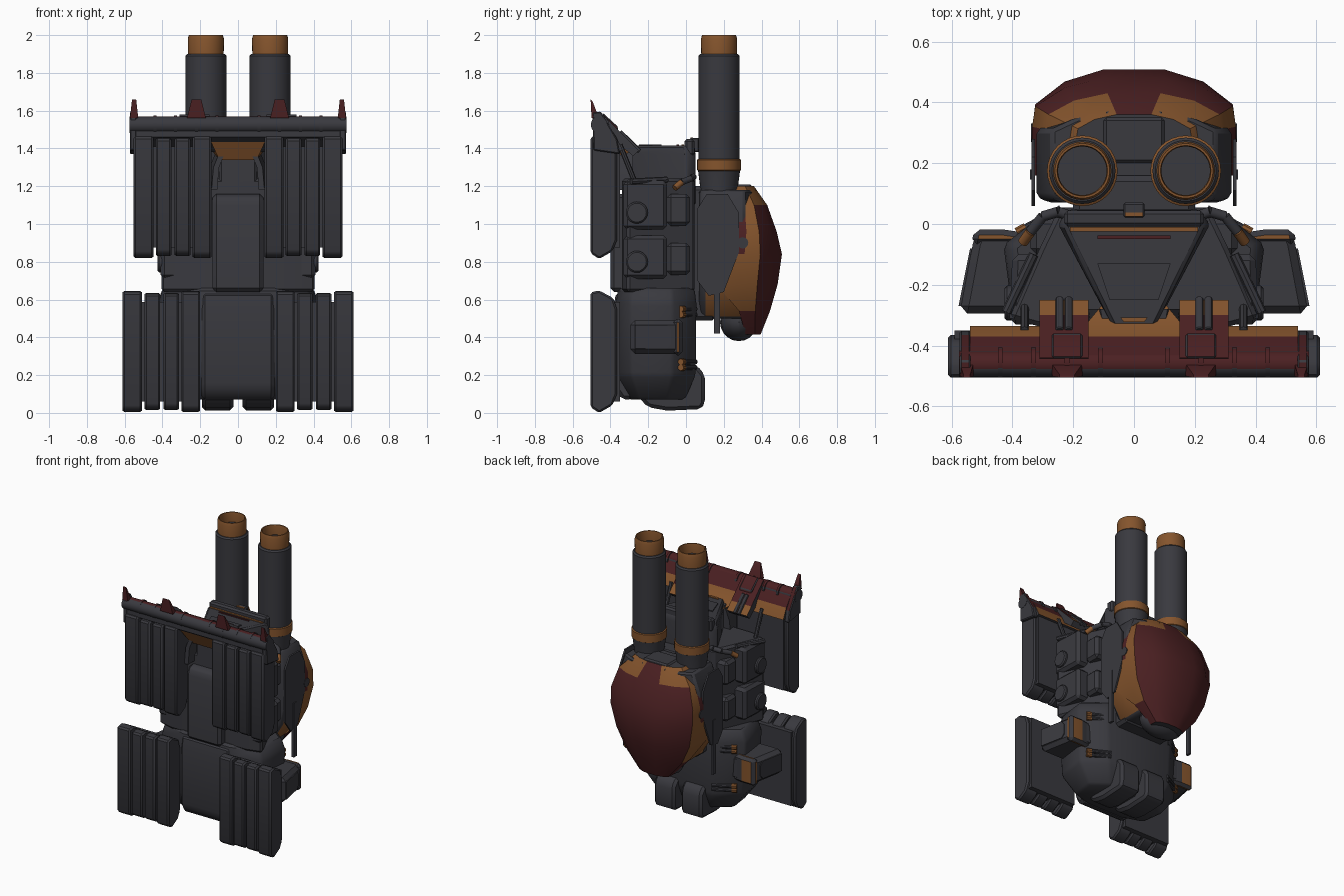
import bpy, bmesh, math
from mathutils import Vector, Matrix

old = bpy.data.objects.get("Cube")
if old:
    bpy.data.objects.remove(old)


def material(name, rgb):
    m = bpy.data.materials.new(name)
    m.use_nodes = True
    m.diffuse_color = (*rgb, 1)
    m.node_tree.nodes["Principled BSDF"].inputs["Base Color"].default_value = (*rgb, 1)
    return m


MATS = [material("dark_grey", (0.041, 0.041, 0.049)),
        material("burnt_orange", (0.235, 0.09, 0.026)),
        material("deep_red", (0.071, 0.0145, 0.016))]
GREY, ORANGE, RED = range(3)


def finish(name, bm, color=GREY, bevel=0, mirror=False):
    """Turn a bmesh into an object; color is an index or a rule on (centre, normal)."""
    bmesh.ops.recalc_face_normals(bm, faces=bm.faces)
    for f in bm.faces:
        f.material_index = color(f.calc_center_median(), f.normal) if callable(color) else color
    if bevel:
        edges = [e for e in bm.edges if e.calc_face_angle(0) > 0.4]
        bmesh.ops.bevel(bm, geom=edges, offset=bevel, segments=1, affect='EDGES', clamp_overlap=True)
    me = bpy.data.meshes.new(name)
    bm.to_mesh(me)
    bm.free()
    for m in MATS:
        me.materials.append(m)
    ob = bpy.data.objects.new(name, me)
    bpy.context.collection.objects.link(ob)
    if mirror:
        ob.modifiers.new("mirror", 'MIRROR')
    bpy.ops.object.select_all(action='DESELECT')
    bpy.context.view_layer.objects.active = ob
    ob.select_set(True)
    bpy.ops.object.shade_smooth_by_angle(angle=math.radians(32))


def loft(name, rings, **kw):
    """Skin a list of equal rings and cap both ends."""
    bm = bmesh.new()
    rows = [[bm.verts.new(p) for p in r] for r in rings]
    n = len(rows[0])
    for a, b in zip(rows, rows[1:]):
        for i in range(n):
            j = (i + 1) % n
            bm.faces.new((a[i], a[j], b[j], b[i]))
    bm.faces.new(rows[0])
    bm.faces.new(rows[-1])
    finish(name, bm, **kw)


def side_prism(name, profile, x0, x1, **kw):
    loft(name, [[(x, y, z) for y, z in profile] for x in (x0, x1)], **kw)


def plan_prism(name, plan, z0, z1, **kw):
    loft(name, [[(x, y, z) for x, y in plan] for z in (z0, z1)], **kw)


def box(name, x, y, z, **kw):
    side_prism(name, [(y[0], z[0]), (y[1], z[0]), (y[1], z[1]), (y[0], z[1])], *x, **kw)


def rod(name, a, b, r, segs=12, **kw):
    a, b = Vector(a), Vector(b)
    bm = bmesh.new()
    rot = (b - a).to_track_quat('Z', 'Y').to_matrix().to_4x4()
    bmesh.ops.create_cone(bm, cap_ends=True, segments=segs, radius1=r, radius2=r,
                          depth=(b - a).length, matrix=Matrix.Translation((a + b) / 2) @ rot)
    finish(name, bm, **kw)


def spin(name, cx, cy, profile, segs=32, **kw):
    rings = [[(cx + r * math.cos(2 * math.pi * i / segs), cy + r * math.sin(2 * math.pi * i / segs), z)
              for i in range(segs)] for r, z in profile]
    loft(name, rings, **kw)


def both(plan):
    return plan + [(-x, y) for x, y in reversed(plan)]


# slatted tread pads, four slats a side, upper and lower
def pad(name, x_in, z0, z1):
    prof = [(-0.505, z0 + 0.03), (-0.46, z0), (-0.39, z0 + 0.04), (-0.365, z0 + 0.1),
            (-0.365, z1 - 0.1), (-0.385, z1 - 0.04), (-0.46, z1), (-0.505, z1 - 0.01)]
    for i, (a, b) in enumerate([(0, 0.1), (0.112, 0.195), (0.212, 0.295), (0.308, 0.412)]):
        lift = 0.01 if i in (1, 2) else 0
        side_prism(f"{name}_slat_{i + 1}", [(y, z + lift * (1 if z < z0 + .2 else -1)) for y, z in prof],
                   x_in + a, x_in + b, bevel=0.01, mirror=True)
    box(f"{name}_backing", (x_in + 0.02, x_in + 0.39), (-0.46, -0.35), (z0 + 0.06, z1 - 0.06), mirror=True)


pad("lower_tread", 0.2, 0.0, 0.648)
pad("upper_tread", 0.14, 0.815, 1.47)

# painted header above the upper treads
header = [(-0.49, 1.46), (-0.49, 1.555), (-0.44, 1.562), (-0.37, 1.465), (-0.335, 1.39), (-0.37, 1.38)]
side_prism("header", header, -0.54, 0.54, color=lambda c, n: GREY if n.z < 0.2 or abs(n.x) > .5
           else ORANGE if c.y > -0.37 else RED)
side_prism("header_end", [(-0.49, 1.39), (-0.495, 1.59), (-0.45, 1.595), (-0.365, 1.45), (-0.35, 1.37)],
           0.537, 0.573, mirror=True, bevel=0.006, color=lambda c, n: RED if n.z > 0.3 else GREY)
rod("header_bar", (-0.575, -0.46, 1.525), (0.575, -0.46, 1.525), 0.044, 16,
    color=lambda c, n: RED if n.z > 0.5 and n.y > -0.5 else GREY)
for i in range(4):
    x = 0.11 + 0.11 * i
    rod(f"bar_clip_{i + 1}", (x - 0.008, -0.455, 1.525), (x + 0.008, -0.455, 1.525), 0.049, 16, mirror=True,
        color=lambda c, n: RED if n.z > 0.5 and n.y > -0.5 else GREY)
loft("header_centre", [[(s * (0.15 if z > 1.4 else 0.1), y, z) for y, z in
                        [(-0.46, 1.45), (-0.43, 1.56), (-0.37, 1.475), (-0.32, 1.405), (-0.26, 1.375),
                         (-0.3, 1.34), (-0.4, 1.34)]] for s in (-1, 1)],
     color=lambda c, n: RED if n.z > 0.3 and c.y < -0.37 else ORANGE)
side_prism("header_block", [(-0.45, 1.5), (-0.44, 1.58), (-0.37, 1.51), (-0.30, 1.44), (-0.25, 1.39), (-0.28, 1.36)],
           0.15, 0.31, mirror=True,
           color=lambda c, n: GREY if n.z < .3 else ORANGE if c.y > -.30 else RED)
side_prism("block_clasp", [(-0.44, 1.5), (-0.44, 1.588), (-0.36, 1.515), (-0.36, 1.47)], 0.17, 0.27,
           bevel=0.006, mirror=True, color=RED)
for k, x in enumerate((0.215, 0.245)):
    rod(f"block_capsule_{k + 1}", (x, -0.35, 1.487), (x, -0.245, 1.385), 0.014, bevel=0.005, mirror=True)
for k, (x, w) in enumerate([(0.22, 0.05), (0.55, 0.022)]):
    loft(f"fin_{k + 1}", [[(x - w, -0.5, 1.56), (x + w, -0.5, 1.56), (x + w, -0.46, 1.56), (x - w, -0.46, 1.56)],
                          [(x - w * .5, -0.505, 1.66), (x + w * .5, -0.505, 1.66),
                           (x + w * .5, -0.495, 1.65), (x - w * .5, -0.495, 1.65)]], mirror=True, color=RED)

# hull, lower and upper
hip = both([(0.2, -0.37), (0.4, -0.3), (0.43, -0.07), (0.27, 0.055)])
loft("lower_hull", [[(x * s, -0.15 + (y + 0.15) * t, z) for x, y in hip]
                    for z, s, t in [(0.07, .72, .7), (0.2, .95, .98), (0.58, 1, 1), (0.66, .93, .95)]], bevel=0.015)
side_prism("belly_plate", [(-0.37, 0.64), (-0.385, 0.55), (-0.385, 0.14), (-0.34, 0.07), (-0.28, 0.07), (-0.28, 0.64)],
           -0.195, 0.195, bevel=0.02)
plan_prism("upper_hull", both([(0.30, -0.34), (0.41, -0.31), (0.31, -0.08), (0.25, 0.045)]), 0.64, 1.24, bevel=0.015)
loft("hull_crown", [[(x * s, y + d, z) for x, y in both([(0.07, -0.34), (0.25, 0.0), (0.21, 0.05)])]
                    for z, s, d in [(1.1, 1, 0), (1.37, 1, 0), (1.415, .92, -.005)]], bevel=0.01)
plan_prism("crown_panel", both([(0.08, -0.25), (0.12, -0.13)]), 1.41, 1.422)
plan_prism("crown_tip_plate", both([(0.033, -0.323), (0.045, -0.307)]), 1.412, 1.42, color=ORANGE)
box("crown_ridge", (-0.23, 0.23), (-0.008, 0.045), (1.36, 1.45), bevel=0.012)
box("crown_orange_stripe", (-0.21, 0.21), (-0.024, -0.01), (1.41, 1.42), color=ORANGE)
box("crown_red_stripe", (-0.12, 0.12), (-0.05, -0.038), (1.41, 1.42), color=RED)
box("crown_latch", (-0.035, 0.035), (0.02, 0.07), (1.38, 1.455), bevel=0.006)
box("crown_latch_plate", (-0.03, 0.03), (0.024, 0.037), (1.452, 1.459), color=ORANGE)
side_prism("chest_column", [(-0.4, 0.64), (-0.4, 1.12), (-0.37, 1.16), (-0.25, 1.16), (-0.25, 0.64)],
           -0.135, 0.135, bevel=0.02)
box("chest_window", (-0.1, 0.1), (-0.34, -0.25), (1.14, 1.38), bevel=0.012)
loft("chest_bracket", [[(x - .03, -.41, z), (x, -.41, z), (x + .02, -.28, z), (x - .03, -.28, z)]
                       for x, z in ((0.14, 1.18), (0.13, 1.3), (0.09, 1.4))], mirror=True)

# side modules with round hatches
for k, z in enumerate((0.71, 0.97)):
    h = 0.23 + 0.03 * k
    plan_prism(f"side_module_{k + 1}", [(0.25, -0.33), (0.41, -0.33), (0.40, -0.1), (0.25, -0.1)],
               z, z + h, bevel=0.02, mirror=True)
    box(f"side_box_{k + 1}", (0.2, 0.34), (-0.1, 0.02), (z + 0.02, z + 0.19), bevel=0.02, mirror=True)
    rod(f"side_hatch_{k + 1}", (0.38, -0.26, z + 0.09), (0.425, -0.26, z + 0.09), 0.058, 20, bevel=0.008, mirror=True)
rod("side_strut", (0.42, -0.29, 1.225), (0.33, -0.1, 1.235), 0.016, 8, mirror=True)
rod("header_strut", (0.36, -0.35, 1.42), (0.36, -0.27, 1.22), 0.014, 8, mirror=True)

# curved coolant pipes with orange ends
pts = [(0.19, 0.02, 1.24), (0.25, 0.04, 1.25), (0.30, 0.025, 1.24), (0.34, -0.025, 1.22), (0.365, -0.06, 1.19)]
for k, (a, b) in enumerate(zip(pts, pts[1:])):
    rod(f"coolant_pipe_{k + 1}", a, b, 0.017, mirror=True, color=ORANGE if k == 3 else GREY)

# side exhaust scoops with an orange collar, and small pipes
scoop = [(0.32, -0.024), (0.515, -0.024), (0.53, -0.065), (0.573, -0.295), (0.32, -0.295)]
plan_prism("exhaust_scoop", scoop, 0.312, 0.49, bevel=0.025, mirror=True)
plan_prism("scoop_collar", [(0.35, -0.03), (0.43, -0.018), (0.525, -0.018), (0.535, -0.067), (0.35, -0.067)],
           0.305, 0.497, bevel=0.02, mirror=True, color=lambda c, n: GREY if n.y > .5 and c.x < .43 else ORANGE)
loft("scoop_rim", [[(0.578 + 0.2 * (-0.295 - y) + dx, y, z) for y, z in
                    [(-0.27, .34), (-0.1, .34), (-0.08, .365), (-0.08, .44), (-0.1, .465), (-0.27, .465)]]
                   for dx in (-0.02, 0.004)], mirror=True)
for k, z in enumerate((0.24, 0.27, 0.52, 0.55)):
    rod(f"hip_pipe_{k + 1}", (0.24, 0.05, z), (0.37, -0.02, z), 0.013, 10, mirror=True)
    rod(f"hip_pipe_tip_{k + 1}", (0.355, -0.012, z), (0.385, -0.028, z), 0.017, 10, mirror=True, color=ORANGE)

# feet
side_prism("foot", [(-0.25, 0.08), (-0.2, 0.03), (-0.1, 0.012), (0.08, 0.02), (0.1, 0.05), (0.1, 0.2),
                    (0.06, 0.25), (-0.1, 0.25)], 0.025, 0.19, bevel=0.025, mirror=True)

# rear pack core, orange on its lower flanks
box("pack_neck", (-0.2, 0.2), (0, 0.16), (0.49, 1.2), bevel=0.02)
loft("pack_core", [[(x * s, y, z) for x, y in both([(0.28, 0.07), (0.32, 0.09), (0.32, 0.31), (0.22, 0.35)])]
                   for z, s in [(0.5, .6), (0.66, .9), (0.78, .98), (1.05, 1), (1.18, .85)]], bevel=0.012,
     color=lambda c, n: ORANGE if c.z < 0.75 and abs(n.x) > 0.5 and c.y > 0.1 else GREY)
box("pack_ridge", (-0.12, 0.12), (0.18, 0.37), (1.05, 1.21), bevel=0.03)


# faceted rear shell, front edge tucked back below the tail
def shell_ring(z, w, ys, yb):
    d = yb - ys
    return [(x, y, z) for x, y in both([(w, 0.16 if z > 0.6 else ys - 0.03), (w, ys), (w * .97, ys + .42 * d),
                                        (w * .68, ys + .8 * d), (w * .3, yb)])]


def shell_color(c, n):
    if abs(n.z) > 0.9:
        return GREY
    if c.z > 1.12:
        return ORANGE if abs(c.x) > 0.06 else RED
    if c.z < 0.5:
        return RED
    if c.y < 0.28:
        return ORANGE if c.z < 0.78 else RED
    return ORANGE if abs(n.x) > 0.78 else RED


levels = [(1.2, .19, .28, .36), (1.1, .29, .31, .43), (0.96, .335, .32, .48), (0.84, .335, .31, .508),
          (0.68, .30, .30, .485), (0.54, .23, .31, .445), (0.415, .12, .345, .395)]
loft("rear_shell", [shell_ring(*v) for v in levels], color=shell_color)
rod("shell_side_vent", (0.3, 0.3, 0.9), (0.339, 0.3, 0.9), 0.03, 12, mirror=True)
bm = bmesh.new()
bmesh.ops.create_uvsphere(bm, u_segments=16, v_segments=10, radius=0.1,
                          matrix=Matrix.Translation((0, 0.28, 0.48)) @ Matrix.Diagonal((1.7, 1.0, 1, 1)))
finish("tail_bulb", bm)

# side shields with hanging rods
side_prism("side_shield", [(0.06, 0.7), (0.06, 1.08), (0.11, 1.16), (0.22, 1.16), (0.28, 1.06), (0.28, 0.85),
                           (0.2, 0.64), (0.12, 0.62)], 0.325, 0.337, mirror=True)
box("shield_rod", (0.325, 0.342), (0.147, 0.18), (0.42, 0.81), mirror=True)

# twin stacks: lower funnel, orange band, barrel, hollow orange cap
X, Y = 0.17, 0.175
spin("stack_funnel", X, Y, [(0.095, 1.1), (0.098, 1.18), (0.112, 1.29)], mirror=True)
spin("stack_band", X, Y, [(0.108, 1.28), (0.116, 1.285), (0.116, 1.34), (0.108, 1.345)], mirror=True, color=ORANGE)
spin("stack_barrel", X, Y, [(0.109, 1.33), (0.109, 1.89), (0.1, 1.9)], mirror=True)
spin("stack_cap", X, Y, [(0.094, 1.89), (0.096, 1.98), (0.09, 2.0), (0.083, 2.0), (0.08, 1.985), (0.08, 1.93)],
     mirror=True, color=lambda c, n: GREY if n.z > .9 and c.z < 1.95 else ORANGE)
